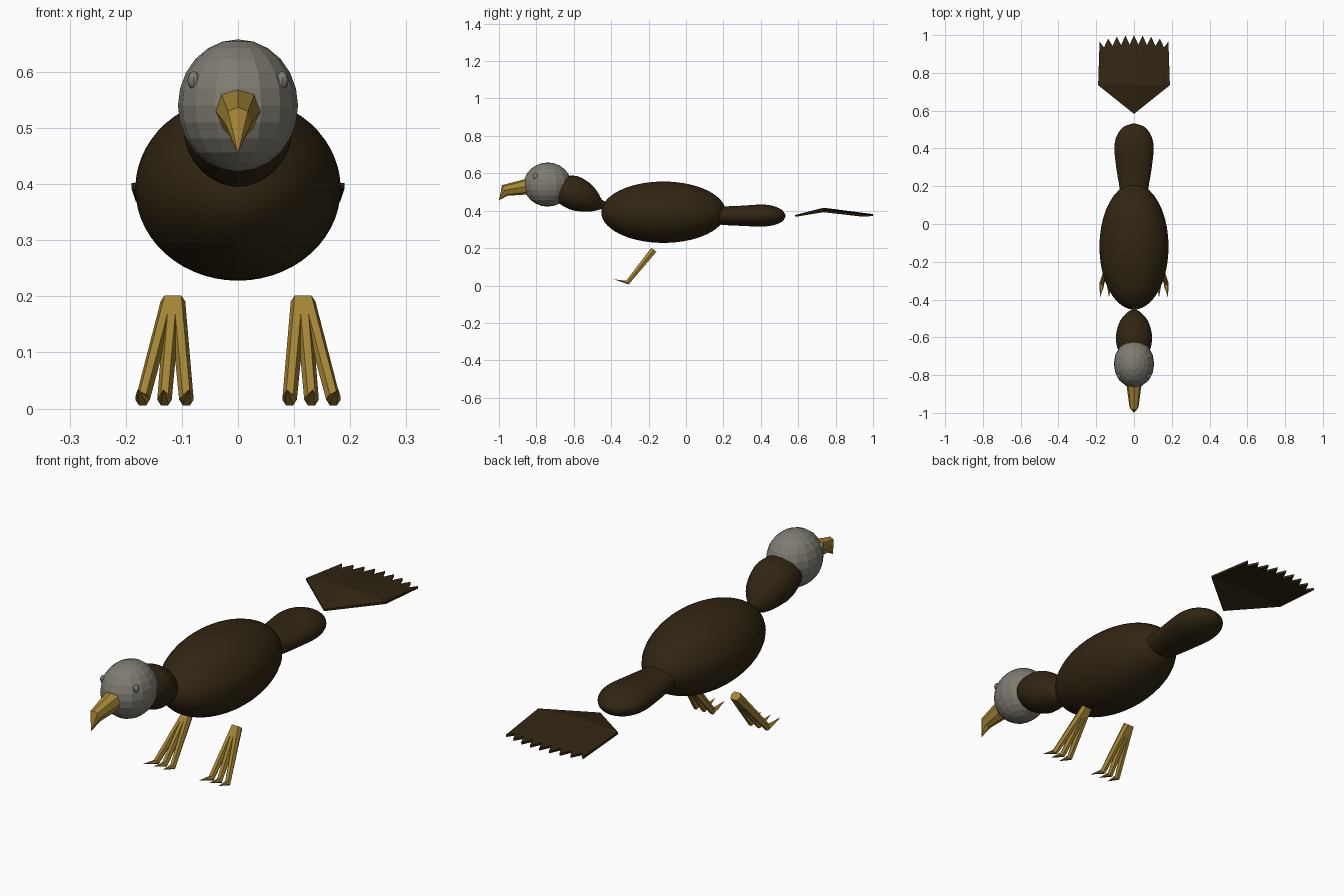
import bpy, bmesh, math
from mathutils import Vector

if "Cube" in bpy.data.objects:
    bpy.data.objects.remove(bpy.data.objects["Cube"])


def material(name, rgb):
    m = bpy.data.materials.new(name)
    m.diffuse_color = (*rgb, 1)
    m.use_nodes = True
    m.node_tree.nodes["Principled BSDF"].inputs["Base Color"].default_value = m.diffuse_color
    return m


BROWN = material("dark brown feathers", (0.031, 0.019, 0.006))
GREY = material("pale grey head", (0.21, 0.20, 0.165))
YELLOW = material("ochre beak and feet", (0.37, 0.235, 0.035))


def finish(name, bm, mat, smooth=False):
    bmesh.ops.recalc_face_normals(bm, faces=bm.faces)
    me = bpy.data.meshes.new(name)
    bm.to_mesh(me)
    bm.free()
    for p in me.polygons:
        p.use_smooth = smooth
    me.materials.append(mat)
    ob = bpy.data.objects.new(name, me)
    bpy.context.collection.objects.link(ob)
    return ob


def skin(bm, rings, tip=None):
    """Join rings of points with quads, cap the ends, or close on a tip."""
    vr = [[bm.verts.new(p) for p in r] for r in rings]
    n = len(vr[0])
    for a, b in zip(vr, vr[1:]):
        for i in range(n):
            bm.faces.new((a[i], a[(i + 1) % n], b[(i + 1) % n], b[i]))
    bm.faces.new(vr[0])
    if tip:
        t = bm.verts.new(tip)
        for i in range(n):
            bm.faces.new((vr[-1][i], vr[-1][(i + 1) % n], t))
    else:
        bm.faces.new(vr[-1])


def ellipsoid(name, centre, radii, segs, rings, mat, smooth):
    bm = bmesh.new()
    bmesh.ops.create_uvsphere(bm, u_segments=segs, v_segments=rings, radius=1)
    for v in bm.verts:
        v.co = Vector([c + r * k for c, r, k in zip(centre, radii, v.co)])
    return finish(name, bm, mat, smooth)


def smooth_loft(name, stations, mat, steps=5, n=32):
    """Oval rings (y, z centre, x radius, z radius) with Catmull-Rom between."""
    st = [stations[0]] + stations + [stations[-1]]
    full = []
    for i in range(1, len(st) - 2):
        for k in range(steps):
            t = k / steps
            full.append([0.5 * (2 * b + (c - a) * t + (2 * a - 5 * b + 4 * c - d) * t * t
                                + (3 * b - a - 3 * c + d) * t ** 3)
                         for a, b, c, d in zip(*st[i - 1:i + 3])])
    full.append(stations[-1])
    ang = [2 * math.pi * i / n for i in range(n)]
    bm = bmesh.new()
    skin(bm, [[(rx * math.cos(a), y, zc + rz * math.sin(a)) for a in ang]
              for y, zc, rx, rz in full])
    return finish(name, bm, mat, True)


# Body, neck and rump
ellipsoid("body", (0, -0.12, 0.392), (0.183, 0.333, 0.164), 40, 28, BROWN, True)
smooth_loft("neck", [(-0.42, 0.43, 0.005, 0.015), (-0.45, 0.435, 0.012, 0.025),
                     (-0.47, 0.45, 0.037, 0.046), (-0.51, 0.47, 0.072, 0.074),
                     (-0.57, 0.489, 0.092, 0.092), (-0.62, 0.497, 0.095, 0.09),
                     (-0.68, 0.51, 0.078, 0.07), (-0.73, 0.52, 0.03, 0.03)], BROWN)
smooth_loft("rump", [(0.12, 0.385, 0.07, 0.05), (0.2, 0.374, 0.078, 0.05),
                     (0.3, 0.373, 0.094, 0.054), (0.4, 0.374, 0.104, 0.059),
                     (0.46, 0.374, 0.094, 0.053), (0.5, 0.373, 0.07, 0.039),
                     (0.52, 0.372, 0.045, 0.025), (0.533, 0.372, 0.003, 0.002)], BROWN)

# Faceted head and eyes
ellipsoid("head", (0, -0.74, 0.54), (0.107, 0.127, 0.118), 16, 12, GREY, False)
for s, side in ((-1, "left"), (1, "right")):
    ellipsoid(side + "_eye", (s * 0.079, -0.805, 0.585), (0.011, 0.014, 0.016), 12, 8, GREY, False)

# Hooked beak
half = [(0, 0.577), (0.032, 0.566), (0.043, 0.534), (0.028, 0.5), (0, 0.488)]
outline = half + [(-x, z) for x, z in half[-2:0:-1]]
base = [(x, -0.83, z) for x, z in outline]
front = []
for x, z in outline:
    k = (z - 0.488) / 0.089
    front.append((x * 0.55, -0.955 - 0.028 * k, 0.48 + 0.057 * k))
bm = bmesh.new()
skin(bm, [base, front], (0, -1.0, 0.455))
finish("beak", bm, YELLOW)

# Tail fan: a point opening to a folded sheet with nine feather tips
bm = bmesh.new()
apex = bm.verts.new((0, 0.583, 0.377))
mid, end = [], []
for i in range(17):
    u = (i - 8) / 8
    mid.append(bm.verts.new((0.19 * u, 0.735, 0.416 - 0.014 * abs(u))))
    y = (1.0 - 0.034 * u * u) if i % 2 == 0 else 0.95 - 0.02 * u * u
    end.append(bm.verts.new((0.182 * u, y, 0.382 - 0.003 * abs(u))))
for i in range(16):
    bm.faces.new((apex, mid[i + 1], mid[i]))
    bm.faces.new((mid[i], mid[i + 1], end[i + 1], end[i]))
tail = finish("tail_fan", bm, BROWN)
for p in tail.data.polygons:
    if p.normal.z < 0:
        p.flip()
sol = tail.modifiers.new("thickness", 'SOLIDIFY')
sol.thickness = 0.01
sol.offset = -1

# Legs: three tapering strands each, ending in thin upturned toes
for s, side in ((-1, "left"), (1, "right")):
    bm = bmesh.new()
    for spread in (-1, 0, 1):
        path = [  # x, y, z, x radius, thickness, tilt of the ring
            (0.116 + 0.008 * spread, -0.172, 0.191, 0.014, 0.02, 0.66),
            (0.131 + 0.039 * spread, -0.313, 0.016, 0.013, 0.014, 1.0),
            (0.131 + 0.041 * spread, -0.335, 0.021, 0.011, 0.007, 1.35)]
        rings = []
        for x, y, z, rx, rt, tilt in path:
            rings.append([(s * (x + rx * math.cos(a)),
                           y - rt * math.sin(a) * math.cos(tilt),
                           z + rt * math.sin(a) * math.sin(tilt))
                          for a in [math.pi * k / 3 for k in range(6)]])
        skin(bm, rings, (s * (0.133 + 0.046 * spread), -0.388, 0.034))
    finish(side + "_leg", bm, YELLOW)
